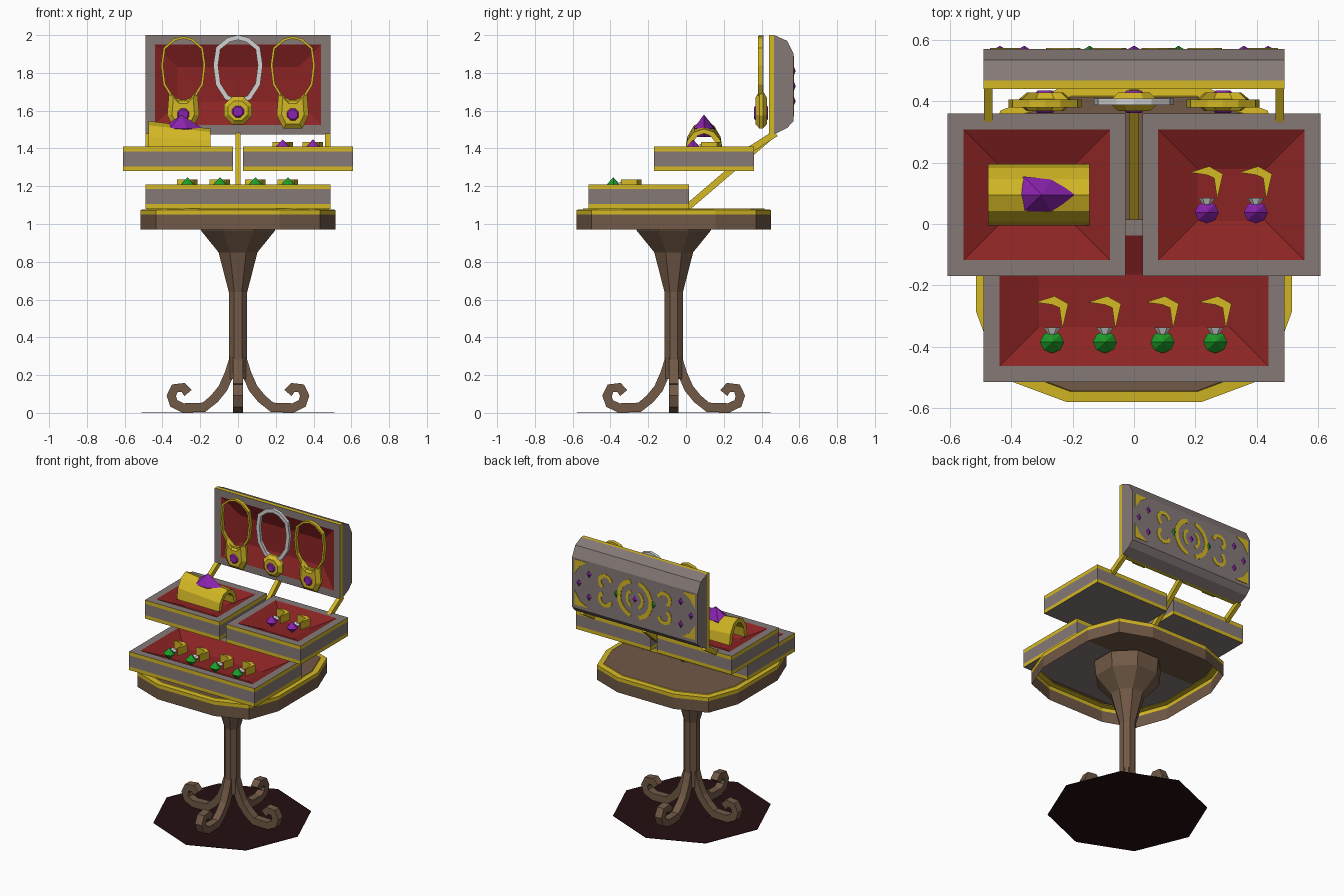
import bpy, bmesh
from math import sin, cos, pi, radians
from mathutils import Vector

if "Cube" in bpy.data.objects:
    bpy.data.objects.remove(bpy.data.objects["Cube"])

def mat(name, r, g, b):
    m = bpy.data.materials.new(name)
    m.diffuse_color = (r, g, b, 1)
    m.use_nodes = True
    m.node_tree.nodes["Principled BSDF"].inputs["Base Color"].default_value = m.diffuse_color
    return m

GREY = mat("grey_case", .235, .195, .185)
GOLD = mat("gold", .66, .48, .018)
RED = mat("red_lining", .26, .017, .017)
WOOD = mat("brown_wood", .165, .10, .062)
PURPLE = mat("purple_gem", .26, .017, .43)
GREEN = mat("green_gem", .013, .34, .022)
SILVER = mat("silver", .64, .64, .64)
DARK = mat("dark_base", .018, .0045, .005)
CY = -.065  # table centre in y


def loft(name, rings, bands, cap0=None, cap1=None, closed=False):
    """Skin rings of points; one material per band, optional end caps."""
    bm = bmesh.new()
    mats = []

    def face(vs, m):
        if m not in mats:
            mats.append(m)
        bm.faces.new(vs).material_index = mats.index(m)
    vr = [[bm.verts.new(p) for p in r] for r in rings]
    n = len(rings[0])
    if not isinstance(bands, list):
        bands = [bands] * len(rings)
    for i in range(len(rings) if closed else len(rings) - 1):
        a, b = vr[i], vr[(i + 1) % len(vr)]
        for j in range(n):
            face((a[j], a[(j + 1) % n], b[(j + 1) % n], b[j]), bands[i])
    if cap0:
        face(vr[0], cap0)
    if cap1:
        face(vr[-1], cap1)
    bmesh.ops.recalc_face_normals(bm, faces=bm.faces)
    me = bpy.data.meshes.new(name)
    bm.to_mesh(me)
    bm.free()
    for m in mats:
        me.materials.append(m)
    ob = bpy.data.objects.new(name, me)
    bpy.context.collection.objects.link(ob)
    return ob


def ngon(n, r, z, off=0, c=(0, CY)):
    return [(c[0] + r * cos(off + 2 * pi * i / n), c[1] + r * sin(off + 2 * pi * i / n), z) for i in range(n)]


def sweep(name, path, t, w, place, m, closed=False):
    """Rectangular bar along a 2D path; place maps (u, v, w) to space."""
    P = [Vector(p) for p in path]
    rings = []
    for i, p in enumerate(P):
        a = P[i - 1] if (i or closed) else p
        b = P[(i + 1) % len(P)] if (i < len(P) - 1 or closed) else p
        d = (b - a).normalized()
        n = Vector((-d.y, d.x)) * t / 2
        rings.append([place(*(p + n * s), k * w / 2) for s, k in ((1, 1), (1, -1), (-1, -1), (-1, 1))])
    cap = None if closed else m
    return loft(name, rings, m, cap, cap, closed)


def prism(name, pts, d0, d1, place, m):
    return loft(name, [[place(u, v, d) for u, v in pts] for d in (d0, d1)], m, m, m)


def gem(name, c, rx, ry, rz, m, n=8):
    """Double pyramid gem with its points along z."""
    rings = [[(c[0] + rx * k * cos(2 * pi * i / n), c[1] + ry * k * sin(2 * pi * i / n), c[2] + rz * h)
              for i in range(n)] for k, h in ((.02, -1), (1, 0), (.02, 1))]
    return loft(name, rings, m, m, m)


# --- Floor plate, stem and scroll legs
loft("floor_plate", [ngon(8, .512, 0), ngon(8, .512, .003)], DARK, DARK, DARK)
loft("stem", [ngon(8, r * 1.06, z, pi / 8) for r, z in
              ((.05, .18), (.05, .64), (.105, .85), (.2, .965), (.21, 1.07))], WOOD, WOOD)
leg = [(.02, .29), (.045, .21), (.08, .13), (.125, .075), (.18, .03), (.29, .026), (.34, .05),
       (.353, .09), (.335, .13), (.29, .135), (.265, .105)]
for k in range(4):
    c, s = cos(k * pi / 2), sin(k * pi / 2)
    sweep("scroll_leg", leg, .05, .052, lambda u, v, w: (c * u - s * w, CY + s * u + c * w, v), WOOD)

# --- Table top: rounded square shell with gold rim
q = [(.515, .22), (.435, .435), (.22, .515)]
outline = []
for k in range(4):
    for x, y in q:
        for _ in range(k):
            x, y = -y, x
        outline.append((x, y))
tbl = lambda f, z: [(x * f, CY + y * f, z) for x, y in outline]
loft("table_top", [tbl(1, .97), tbl(1, 1.05), tbl(1, 1.075), tbl(.935, 1.078), tbl(.93, 1.082)],
     [WOOD, GOLD, GOLD, GOLD], None, WOOD)


# --- Trays
def tray(name, x0, x1, y0, y1, z0, z1):
    r = lambda i, z: [(x0 + i, y0 + i, z), (x1 - i, y0 + i, z), (x1 - i, y1 - i, z), (x0 + i, y1 - i, z)]
    loft(name, [r(0, z0), r(0, z0 + .025), r(0, z1 - .026), r(0, z1), r(.052, z1), r(.18, z1 - .06)],
         [GOLD, GREY, GOLD, GREY, RED], GREY, RED)


tray("lower_tray", -.49, .49, -.515, .015, 1.08, 1.21)
tray("upper_tray_left", -.608, -.027, -.17, .36, 1.28, 1.41)
tray("upper_tray_right", .027, .608, -.17, .36, 1.28, 1.41)

# --- Lid standing upright behind the trays
def lid_ring(y, zl, zh, i=0):
    return [(-.49 + i, y, zl + i), (.49 - i, y, zl + i), (.49 - i, y, zh - i), (-.49 + i, y, zh - i)]


loft("lid", [lid_ring(.49, 1.475, 2, .17), lid_ring(.44, 1.475, 2, .05), lid_ring(.44, 1.475, 2),
             lid_ring(.467, 1.475, 2), lid_ring(.535, 1.508, 1.97), lid_ring(.57, 1.545, 1.90)],
     [RED, GREY, GOLD, GREY, GREY], RED, GREY)

# --- Hinge arms
sweep("centre_arm", [(.01, 1.09), (.46, 1.475)], .035, .028, lambda u, v, w: (w, u, v), GOLD)
for s in (-1, 1):
    sweep("side_arm", [(.325, 1.385), (.475, 1.48)], .035, .028, lambda u, v, w: (s * .475 + w, u, v), GOLD)

# --- Lid back: gold filigree plates and small gems
ZB = 1.73
back = lambda u, v, w: (u, .571 + w, ZB + v)


def arc(cx, cz, r, a0, a1):
    return [(cx + r * cos(radians(a0 + (a1 - a0) * i / 8)), cz + r * sin(radians(a0 + (a1 - a0) * i / 8)))
            for i in range(9)]


for s in (-1, 1):
    sweep("filigree_outer", [(s * u, v) for u, v in arc(0, 0, .125, -75, 75)], .03, .004, back, GOLD)
    sweep("filigree_inner", [(s * u, v) for u, v in arc(0, 0, .06, -60, 60)], .02, .004, back, GOLD)
    for t in (-1, 1):
        sweep("filigree_scroll", [(s * u, t * v) for u, v in arc(.23, .06, .045, -60, 170)], .025, .004, back, GOLD)
        prism("filigree_corner", [(s * .47, t * .16), (s * .37, t * .16), (s * .43, t * .12), (s * .47, t * .06)],
              -.002, .002, back, GOLD)
        gem("lid_gem", (s * .358, .567, ZB + t * .08), .022, .014, .032, PURPLE, 4)
    gem("lid_gem", (s * .437, .567, ZB), .022, .014, .032, PURPLE, 4)
    gem("lid_gem_green", (s * .145, .567, ZB), .022, .014, .032, GREEN, 4)
gem("lid_gem", (0, .567, ZB), .025, .014, .034, PURPLE, 4)

# --- Necklaces hanging in the lid
def lens(name, pts, cx, cz, y, d, f, m):
    """Plate with bevelled front and back."""
    loft(name, [[(cx + u * k, y + e, cz + v * k) for u, v in pts]
                for k, e in ((f, -d), (1, -d * .3), (1, d * .3), (f, d))], m, m, m)


octo = lambda r: [(r * cos(pi / 8 + i * pi / 4), r * sin(pi / 8 + i * pi / 4)) for i in range(8)]
half = [(.05, 1.975), (.105, 1.93), (.118, 1.84), (.105, 1.74), (.06, 1.67)]
loop = [(0, 1.988)] + half + [(0, 1.645)] + [(-u, v) for u, v in half[::-1]]
sweep("silver_necklace", loop, .026, .022, lambda u, v, w: (u, .398 + w, v), SILVER, True)
lens("silver_pendant", octo(.08), 0, 1.6, .398, .03, .7, GOLD)
lens("pendant_gem", octo(.052), 0, 1.595, .398, .037, .5, PURPLE)
shape = [(.075, .12), (.085, -.01), (.05, -.08), (-.05, -.08), (-.085, -.01), (-.075, .12), (-.03, .075), (.03, .075)]
for s in (-1, 1):
    sweep("gold_necklace", [(u * .95, v) for u, v in loop], .013, .026,
          lambda u, v, w: (s * .29 + u, .393 + w, v), GOLD, True)
    lens("gold_pendant", shape, s * .29, 1.585, .398, .03, .7, GOLD)
    lens("pendant_gem", octo(.053), s * .29, 1.58, .398, .037, .5, PURPLE)

# --- Cuff bracelet with a large gem in the left tray
cuff = [(.085 * cos(i * pi / 6), .125 * sin(i * pi / 6)) for i in range(7)]
sweep("cuff_bracelet", cuff, .03, .33,
      lambda u, v, w: (-.31 + w, .095 + u, 1.385 + v * (1 - .9 * w)), GOLD)
base = [(-.105, .0), (-.06, .06), (.03, .05), (.115, 0), (.03, -.055), (-.06, -.055)]
loft("cuff_gem", [[(-.30 + u * k, .095 + v * k, z) for u, v in base]
                  for k, z in ((.7, 1.46), (1, 1.505), (.03, 1.577))], PURPLE, PURPLE, PURPLE)

# --- Earrings: gem, silver cap and gold hook
hook = [(-.055, .13), (.008, .15), (.053, .125), (.034, .042), (.024, .112), (0, .122)]


def earring(x, y, z, m):
    gem("earring_gem", (x, y, z - .003), .039, .036, .04, m)
    loft("earring_cap", [[(x + r * cos(a * pi / 3), y + dy, z + r * .7 * sin(a * pi / 3)) for a in range(6)]
                         for r, dy in ((.012, .025), (.028, .047))], SILVER, SILVER, SILVER)
    prism("earring_hook", hook, -.03, .025, lambda u, v, w: (x + u, y + v, z + w), GOLD)


for x in (-.267, -.095, .093, .265):
    earring(x, -.385, 1.21, GREEN)
for x in (.237, .397):
    earring(x, .038, 1.41, PURPLE)
